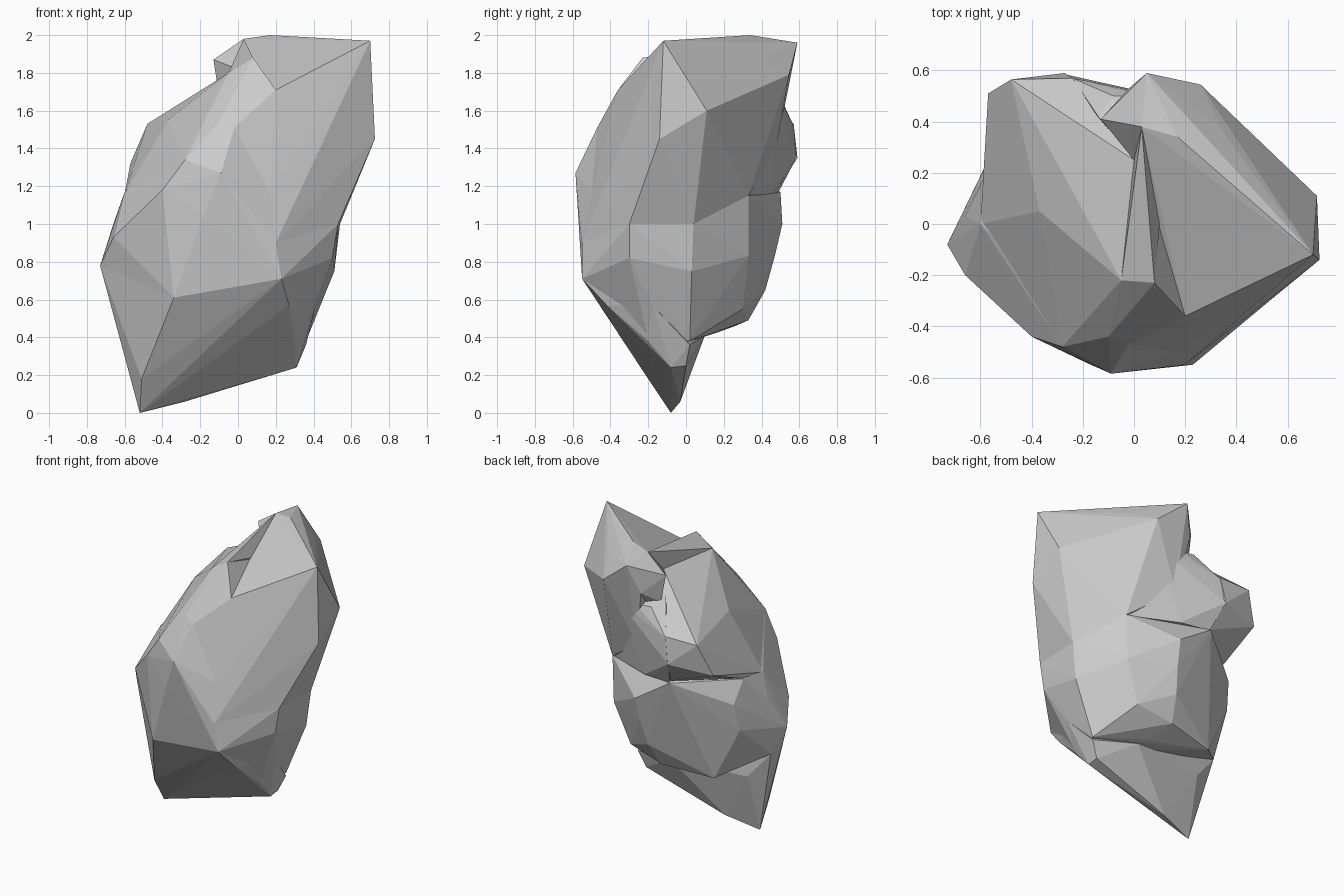
import bpy, bmesh


def chunk(name, pts):
    """Faceted convex block of stone spanned by its corner points."""
    bm = bmesh.new()
    for p in pts:
        bm.verts.new(p)
    res = bmesh.ops.convex_hull(bm, input=bm.verts[:])
    junk = {g for g in res["geom_interior"] + res["geom_unused"]
            if isinstance(g, bmesh.types.BMVert)}
    junk |= {v for v in bm.verts if not v.link_faces}
    bmesh.ops.delete(bm, geom=list(junk), context='VERTS')
    bmesh.ops.recalc_face_normals(bm, faces=bm.faces[:])
    me = bpy.data.meshes.new(name)
    bm.to_mesh(me)
    bm.free()
    ob = bpy.data.objects.new(name, me)
    bpy.context.collection.objects.link(ob)
    return ob


# Main body of the boulder
rock = chunk("rock", [
    (.53, -.3, 1.0), (.5, -.3, .82), (.51, .03, .75), (.54, .04, 1.0),
    (.34, .33, 1.15), (.33, .33, .83), (.22, .3, .55), (.41, -.17, .56),
    (.36, .02, .38), (.32, -.2, .39),
    (.2, -.55, .9), (.23, -.55, .71), (.17, -.5, 1.17),
    (-.09, -.585, 1.27), (-.18, -.545, 1.05), (-.4, -.44, 1.18),
    (-.28, -.48, 1.34), (-.1, -.44, 1.54), (-.02, -.47, 1.51),
    (-.66, -.2, .93), (-.73, -.08, .78), (-.66, .03, 1.0),
    (-.66, 0, .6), (-.58, .23, .83), (-.56, .27, 1.02),
    (-.6, 0, 1.17), (-.58, .19, 1.18),
    (-.22, .5, 1.17), (.04, .51, 1.0), (.03, .47, .83), (0, .42, .65),
    (-.04, .33, .49), (-.4, .26, .46), (.05, .15, .42), (-.34, -.46, .61)])

# Tall slanted peak on the right
peak = chunk("peak", [
    (.7, -.12, 1.97), (.725, -.14, 1.45), (.715, .11, 1.6),
    (.17, .34, 2.0), (.34, .37, 1.88), (.26, .545, 1.79), (.05, .59, 1.96),
    (.03, .38, 1.98), (-.02, .53, 1.76),
    (.1, 0, 1.83), (.2, -.36, 1.71), (-.02, -.47, 1.51),
    (.37, .37, 1.46), (.05, .47, 1.36), (.17, -.5, 1.17), (.2, -.55, .9),
    (.53, -.3, 1.0), (.54, .04, 1.0), (.34, .33, 1.15),
    (.03, .3, 1.2)])

# Narrow crest, and the wedge carrying it down the front face
crest = chunk("crest", [
    (.03, .38, 1.98), (.08, -.23, 1.88), (-.05, -.22, 1.8),
    (0, .25, 1.83), (.1, 0, 1.83), (-.02, -.35, 1.51), (.05, .2, 1.5)])
wedge = chunk("wedge", [
    (.08, -.23, 1.88), (-.05, -.22, 1.8), (.1, 0, 1.82), (.2, -.36, 1.71),
    (-.02, -.47, 1.51), (-.1, -.44, 1.54), (.05, -.1, 1.4)])

# Small spur behind the crest
spur = chunk("spur", [
    (.03, .38, 1.98), (.05, .59, 1.96), (-.13, .41, 1.87),
    (-.02, .53, 1.76), (0, .25, 1.82), (-.1, .42, 1.68), (.05, .45, 1.6)])

# Left shoulder with its overhang at the back
shoulder = chunk("shoulder", [
    (-.48, .565, 1.53), (-.57, .51, 1.32), (-.24, .57, 1.53),
    (-.27, .59, 1.35), (-.22, .48, 1.18), (-.58, .21, 1.19),
    (-.6, 0, 1.16), (-.37, .05, 1.55), (-.06, -.04, 1.79), (0, .25, 1.82),
    (-.05, -.22, 1.8), (-.1, -.44, 1.54), (-.28, -.48, 1.34),
    (-.4, -.44, 1.18), (-.09, -.57, 1.27), (0, .3, 1.1), (0, -.2, 1.1)])

# Saddle bridging shoulder and peak at the back
saddle = chunk("saddle", [
    (-.24, .57, 1.52), (-.27, .585, 1.35), (-.08, .5, 1.67),
    (-.14, .42, 1.69), (.05, .5, 1.66), (.2, .48, 1.64), (.05, .47, 1.36),
    (.36, .37, 1.46), (0, .46, 1.16), (-.22, .49, 1.17), (.32, .33, 1.15),
    (0, .25, 1.78), (0, .2, 1.2)])

# Wedge-shaped keel the boulder stands on
keel = chunk("keel", [
    (-.52, -.08, 0), (-.28, -.03, .06), (.31, -.08, .24), (.31, 0, .25),
    (.36, .02, .36), (.32, -.2, .38), (.27, -.42, .57), (.23, -.55, .71),
    (-.34, -.46, .61), (-.51, -.2, .18), (-.66, 0, .6), (-.73, -.08, .78),
    (-.5, .03, .41), (-.27, .03, .3), (.05, .1, .41), (.41, -.17, .56)])

# Fuse the blocks into a single stone
parts = (keel, shoulder, peak, saddle, spur, crest, wedge)
for part in parts:
    mod = rock.modifiers.new(part.name, 'BOOLEAN')
    mod.operation = 'UNION'
    mod.solver = 'EXACT'
    mod.object = part
dg = bpy.context.evaluated_depsgraph_get()
fused = bpy.data.meshes.new_from_object(rock.evaluated_get(dg))
rock.modifiers.clear()
rock.data = fused
for part in parts:
    bpy.data.objects.remove(part)
